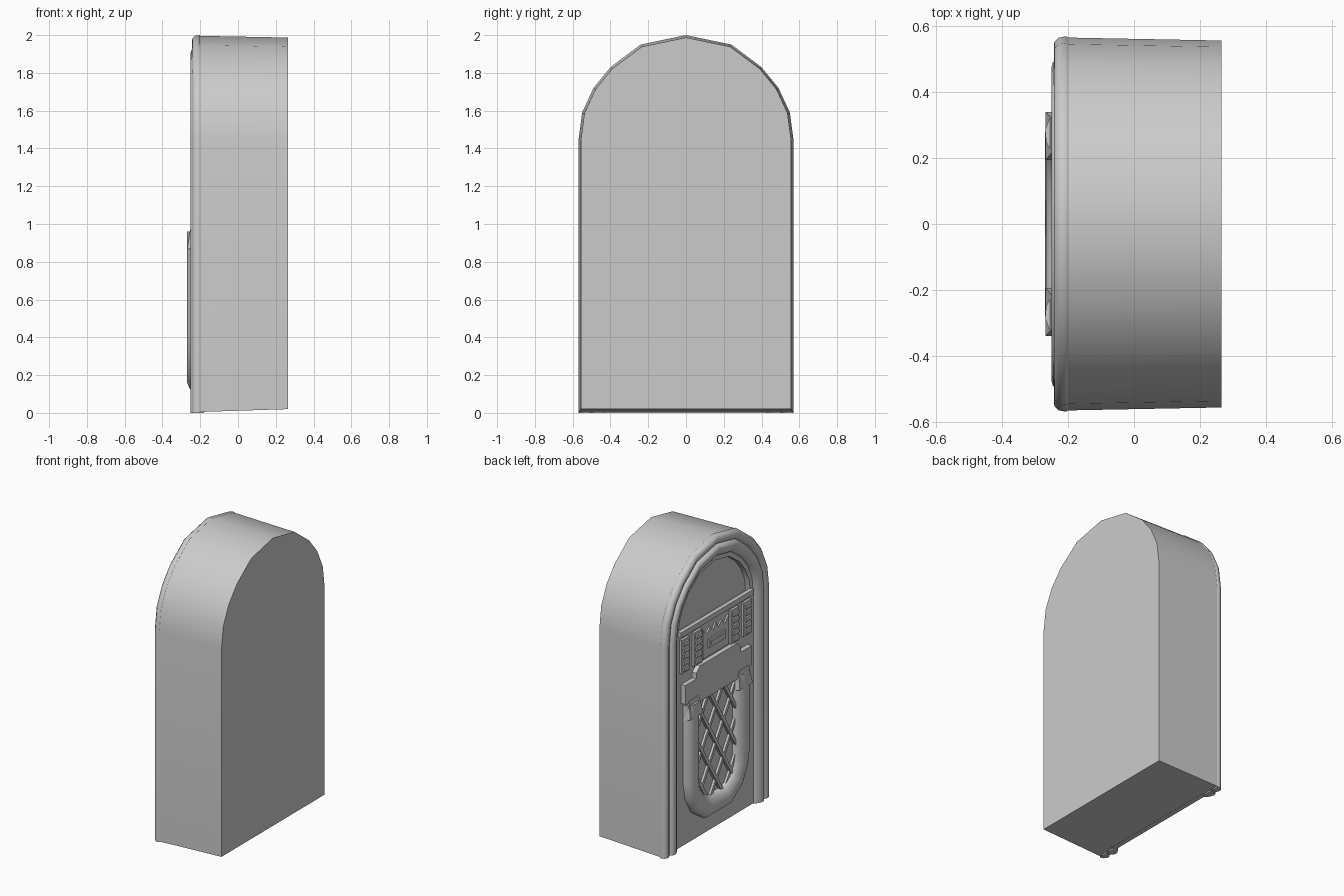
import bpy, bmesh, math

if "Cube" in bpy.data.objects:
    bpy.data.objects.remove(bpy.data.objects["Cube"])

def finish(name, bm, smooth=None):
    bmesh.ops.recalc_face_normals(bm, faces=bm.faces)
    me = bpy.data.meshes.new(name)
    bm.to_mesh(me)
    bm.free()
    ob = bpy.data.objects.new(name, me)
    bpy.context.collection.objects.link(ob)
    if smooth:
        bpy.ops.object.select_all(action='DESELECT')
        ob.select_set(True)
        bpy.context.view_layer.objects.active = ob
        bpy.ops.object.shade_smooth_by_angle(angle=math.radians(smooth))
    return ob

def loft(name, rows, smooth=None, cap_ends=False, cap_last=False, closed=False):
    """Skin between rows of equal length."""
    bm = bmesh.new()
    vs = [[bm.verts.new(p) for p in r] for r in rows]
    for a, b in zip(vs, vs[1:]):
        for i in range(len(a) if closed else len(a) - 1):
            j = (i + 1) % len(a)
            bm.faces.new((a[i], a[j], b[j], b[i]))
    if cap_ends:
        bm.faces.new([r[0] for r in vs])
        bm.faces.new([r[-1] for r in vs])
    if cap_last:
        bm.faces.new(vs[-1])
    return finish(name, bm, smooth)

def prism(name, pts, x0, x1):
    """Extrude a (y, z) outline from x0 (back) to x1 (front)."""
    return loft(name, [[(x, y, z) for y, z in pts] for x in (x0, x1)] , None, False, True, True)

def box(name, y0, y1, z0, z1, x1, x0=-0.21):
    return prism(name, [(y0, z0), (y1, z0), (y1, z1), (y0, z1)], x0, x1)

HALF = [(.57, 1.44), (.55, 1.59), (.49, 1.72), (.40, 1.83), (.24, 1.95)]

def arch(d, x, base=0.0):
    """Arched outline, inset by d."""
    s, t = 1 - d / .57, 1 - d / .56
    h = [((.57 - d), base)] + [(y * s, 1.44 + (z - 1.44) * t) for y, z in HALF]
    pts = h + [(0, 1.44 + .56 * t)] + [(-y, z) for y, z in reversed(h)]
    return [(x, y, z) for y, z in pts]

# cabinet shell, slightly smaller at the back
loft("cabinet", [arch(.004, -.20, .005), arch(.013, .265, .02)], 40, cap_last=True, closed=True)

# two rounded arch mouldings round the front
def moulding(name, section):
    loft(name, [arch(d, x) for d, x in section], 60, cap_ends=True)

moulding("outer_arch_trim", [(.004, -.20), (0, -.205), (.004, -.228), (.018, -.242),
                             (.04, -.243), (.06, -.232), (.068, -.208), (.068, -.20)])
moulding("inner_arch_trim", [(.066, -.20), (.066, -.225), (.078, -.246), (.095, -.251),
                             (.115, -.246), (.14, -.232), (.15, -.215), (.15, -.20)])

# front panel and recessed window
box("front_panel", -.43, .43, 0, 1.46, -.215, -.18)
loft("window_surround", [arch(.14, -.215, 1.44), arch(.18, -.215, 1.44), arch(.182, -.18, 1.44)],
     30, cap_last=True)
box("window_sill", -.395, .395, 1.445, 1.48, -.238)

# ribbed selector columns
for sgn in (1, -1):
    side = "left" if sgn > 0 else "right"
    for n, yc in enumerate((.20, .335)):
        box(f"{side}_column_{n}", sgn * yc - .043, sgn * yc + .043, 1.19, 1.42, -.232)
        bm_z = [1.205 + .043 * k for k in range(5)]
        for k, z in enumerate(bm_z):
            box(f"{side}_column_{n}_key_{k}", sgn * yc - .03, sgn * yc + .03, z, z + .026, -.243, -.225)

# centre display with zigzag crown and slot
prism("centre_display", [(-.14, 1.20), (.14, 1.20), (.14, 1.40), (.10, 1.36), (.06, 1.39), (.03, 1.36),
                         (0, 1.40), (-.03, 1.36), (-.06, 1.39), (-.10, 1.36), (-.14, 1.40)], -.21, -.226)
box("display_slot_frame", -.09, .09, 1.26, 1.32, -.236)
box("display_slot", -.07, .07, 1.28, 1.30, -.240)

# stepped middle plate
prism("middle_plate", [(-.36, .98), (-.20, .94), (.20, .94), (.36, .98), (.36, 1.11), (.24, 1.11),
                       (.24, 1.15), (.20, 1.185), (-.20, 1.185), (-.24, 1.15), (-.24, 1.11), (-.36, 1.11)],
      -.21, -.247)

# wedge brackets on the plate corners
for sgn in (1, -1):
    y0, y1 = sgn * .195, sgn * .34
    q = sgn * .02
    loft("left_bracket" if sgn > 0 else "right_bracket",
         [[(-.21, y0, .86), (-.21, y1, .86), (-.21, y1 - q, 1.0), (-.21, y0 + q, 1.0)],
          [(-.268, y0, .87), (-.268, y1, .87), (-.25, y1 - q, .99), (-.25, y0 + q, .99)]],
         None, cap_last=True, closed=True)

# rounded U-shaped grille surround
UH = [(.34, .96), (.34, .42), (.32, .31), (.26, .20), (.13, .11)]

def u_row(d, x):
    h = [(y * (1 - d / .34), z if z > .42 else .42 - (.42 - z) * (1 - d / .32)) for y, z in UH]
    return [(x, y, z) for y, z in h + [(-y, z) for y, z in reversed(h)]]

loft("grille_surround", [u_row(d, x) for d, x in
     ((0, -.21), (.003, -.235), (.022, -.258), (.055, -.270), (.09, -.267), (.122, -.25), (.14, -.232), (.145, -.21))],
     60, cap_ends=True)

# diamond lattice, clipped to the grille opening
Y, Z0, Z1, SLOPE, STEP = .21, .17, .95, 1.6, .25
w = .011 * math.sqrt(1 + SLOPE ** 2)
for k in range(-2, 6):
    c = .08 + k * STEP                     # height where the bar crosses the centre
    a = max(-Y, (Z0 - c) / SLOPE)
    b = min(Y, (Z1 - c) / SLOPE)
    if b - a < .03:
        continue
    for sgn in (1, -1):
        pts = [(sgn * a, c + SLOPE * a - w), (sgn * b, c + SLOPE * b - w),
               (sgn * b, c + SLOPE * b + w), (sgn * a, c + SLOPE * a + w)]
        prism(f"lattice_bar_{'up' if sgn > 0 else 'down'}_{k + 2}", pts, -.21, -.233 - .002 * sgn)
